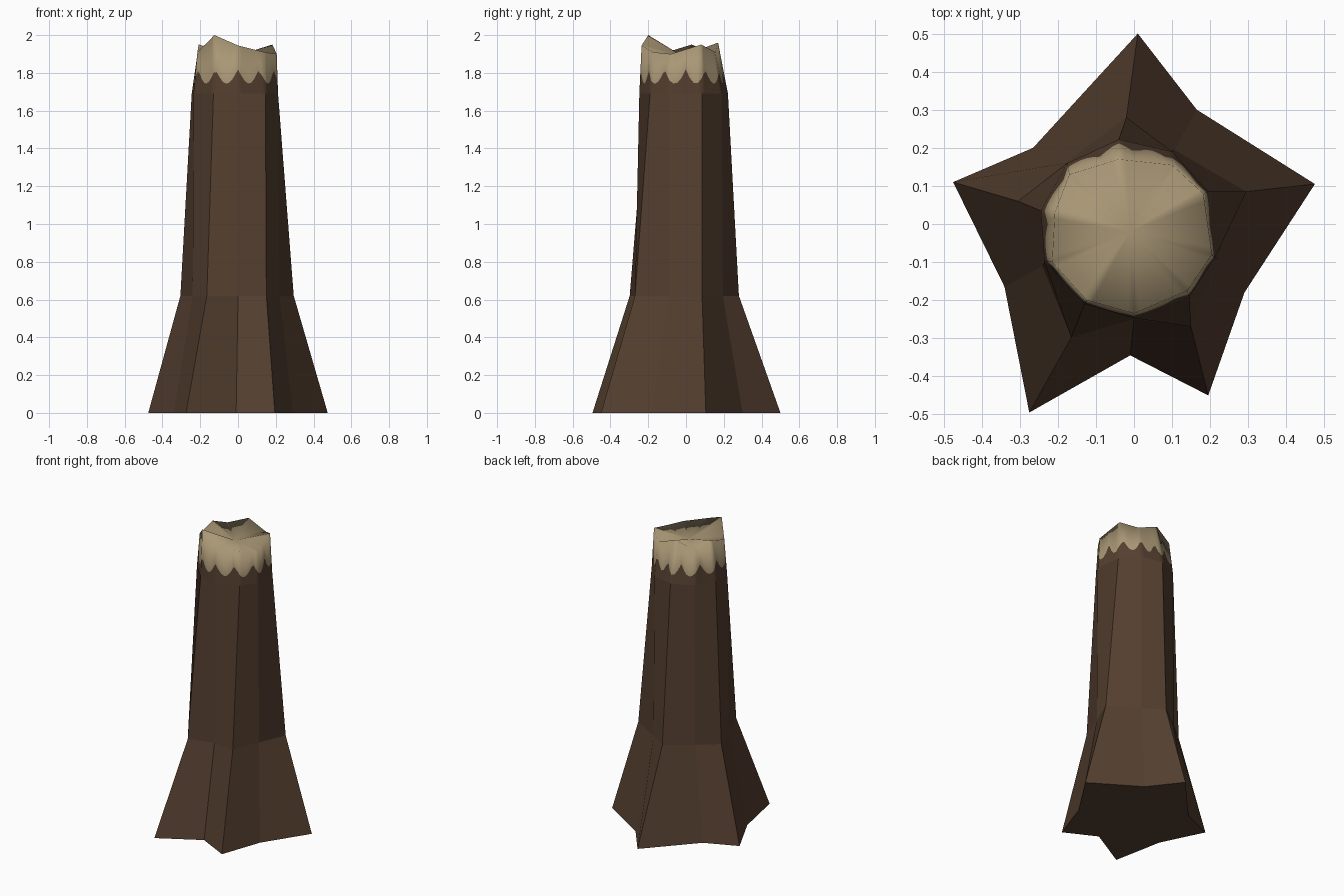
import bpy, math
from mathutils import Vector

if "Cube" in bpy.data.objects:
    bpy.data.objects.remove(bpy.data.objects["Cube"])


def material(name, rgb):
    m = bpy.data.materials.new(name)
    m.diffuse_color = (*rgb, 1)
    m.use_nodes = True
    m.node_tree.nodes["Principled BSDF"].inputs["Base Color"].default_value = m.diffuse_color
    return m


bark = material("dark bark", (0.090, 0.050, 0.029))
wood = material("bare wood", (0.40, 0.31, 0.18))


def add_object(name, verts, faces, mats):
    me = bpy.data.meshes.new(name)
    me.from_pydata(verts, [], faces)
    for m in mats:
        me.materials.append(m)
    ob = bpy.data.objects.new(name, me)
    bpy.context.collection.objects.link(ob)
    return ob


# Cross-sections: ten corners each, clockwise from the back root
roots = [(.01, .5), (.165, .3), (.475, .105), (.29, -.18), (.195, -.45),
         (-.01, -.345), (-.275, -.495), (-.34, -.165), (-.475, .11), (-.265, .2)]
waist = [(-.02, .28), (.105, .195), (.295, .085), (.22, -.09), (.15, -.27),
         (0, -.25), (-.165, -.298), (-.24, -.11), (-.305, .06), (-.18, .16)]
neck = [(-.04, .222), (.10, .19), (.195, .085), (.212, -.09), (.145, -.19),
        (0, -.247), (-.13, -.21), (-.235, -.1), (-.245, .035), (-.175, .16)]
rim = [(-.04, .17, 1.96), (.10, .155, 1.91), (.182, .08, 1.95), (.205, -.08, 1.90),
       (.14, -.175, 1.91), (0, -.235, 1.945), (-.125, -.2, 2.0), (-.215, -.1, 1.91),
       (-.208, .03, 1.95), (-.17, .13, 1.91)]
NECK_Z = 1.69

# Trunk: flared flat-sided bark
rings = [[(x, y, z) for x, y in ring]
         for ring, z in ((roots, 0), (waist, .62), (neck, NECK_Z))]
n = len(roots)
faces = [(r * n + i, r * n + n + i, r * n + n + (i + 1) % n, r * n + (i + 1) % n)
         for r in range(2) for i in range(n)]
faces.append(tuple(range(n)))
add_object("trunk", sum(rings, []), faces, [bark])

# Broken top: finely divided band with a scalloped bark edge and sunken centre
COLS = 8
low, edge, top = [], [], []
for i in range(n):
    j = (i + 1) % n
    for c in range(COLS):
        t = c / COLS
        a = Vector((*neck[i], NECK_Z)).lerp(Vector((*neck[j], NECK_Z)), t)
        b = Vector(rim[i]).lerp(Vector(rim[j]), t)
        ang = math.atan2(b.y, b.x) + math.pi / 2
        z = 1.743 + .075 * (1 - abs(math.sin(6 * ang)))
        low.append(a)
        edge.append(a.lerp(b, (z - NECK_Z) / (b.z - NECK_Z)))
        top.append(b)
centre = Vector((-.01, -.02, 1.89))
verts = low + edge + top + [centre]
m = n * COLS
faces = [(r * m + i, r * m + m + i, r * m + m + (i + 1) % m, r * m + (i + 1) % m)
         for r in range(2) for i in range(m)]
faces += [(2 * m + i, 3 * m, 2 * m + (i + 1) % m) for i in range(m)]
ob = add_object("broken_top", verts, faces, [bark, wood])
for p in ob.data.polygons:
    p.use_smooth = True
    p.material_index = 0 if p.index < m else 1
